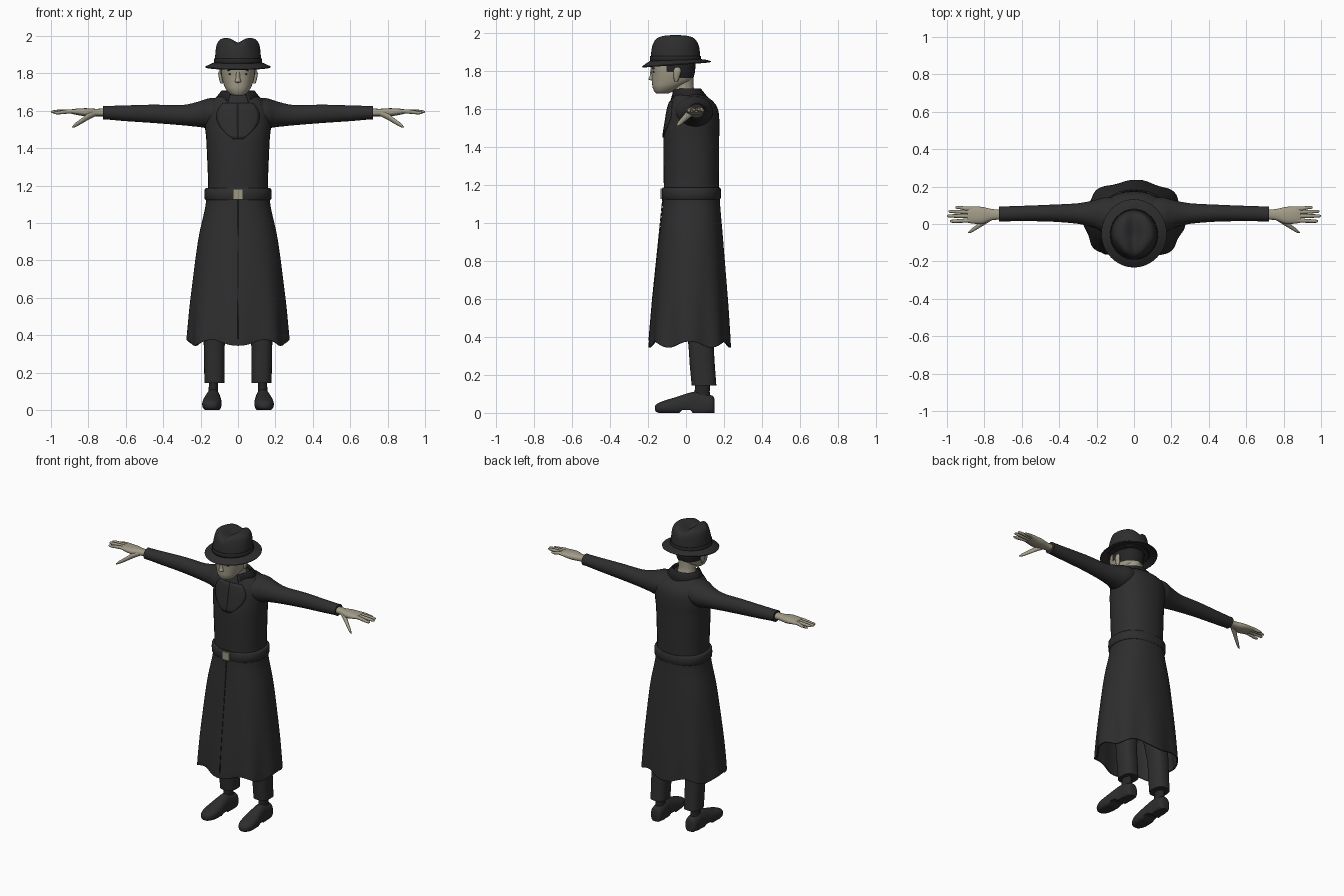
import bpy, bmesh, math
from mathutils import Vector
from mathutils.bvhtree import BVHTree

if "Cube" in bpy.data.objects:
    bpy.data.objects.remove(bpy.data.objects["Cube"])


def material(name, r, g, b):
    m = bpy.data.materials.new(name)
    m.use_nodes = True
    m.diffuse_color = (r, g, b, 1)
    node = m.node_tree.nodes["Principled BSDF"]
    node.inputs["Base Color"].default_value = (r, g, b, 1)
    node.inputs["Roughness"].default_value = 0.8
    return m


CLOTH = material("charcoal cloth", 0.027, 0.027, 0.028)
DARK = material("near black", 0.018, 0.018, 0.019)
SKIN = material("pale skin", 0.36, 0.33, 0.245)
BRASS = material("dull brass", 0.33, 0.31, 0.23)


def finish(name, bm, mat, thick=0):
    bmesh.ops.recalc_face_normals(bm, faces=bm.faces)
    me = bpy.data.meshes.new(name)
    bm.to_mesh(me)
    bm.free()
    me.materials.append(mat)
    for p in me.polygons:
        p.use_smooth = True
    me.set_sharp_from_angle(angle=math.radians(50))
    ob = bpy.data.objects.new(name, me)
    bpy.context.collection.objects.link(ob)
    if thick:
        mod = ob.modifiers.new("thickness", "SOLIDIFY")
        mod.thickness = thick
        mod.offset = 0
    return ob


def spline(keys, steps):
    """Smooth interpolation through the key rings."""
    out = []
    for i in range(len(keys) - 1):
        k = [keys[max(0, min(len(keys) - 1, i + d))] for d in (-1, 0, 1, 2)]
        for s in range(steps):
            t = s / steps
            out.append([b + t / 2 * (c - a + t * (2*a - 5*b + 4*c - d + t * (3*(b - c) + d - a)))
                        for a, b, c, d in zip(*k)])
    return out + [list(keys[-1])]


def loft(name, keys, mat, axis="z", n=32, power=2, steps=4, caps=True, side=1, shape=None, thick=0):
    """Rings of (position, centre a, centre b, radius a, radius b) along an axis."""
    bm = bmesh.new()
    rings = []
    for t, a, b, ra, rb in spline(keys, steps):
        ring = []
        for i in range(n):
            ang = 2 * math.pi * i / n
            c, s = math.cos(ang), math.sin(ang)
            u = a + max(ra, .001) * math.copysign(abs(c) ** (2 / power), c)
            v = b + max(rb, .001) * math.copysign(abs(s) ** (2 / power), s)
            co = Vector({"x": (t, u, v), "y": (u, t, v), "z": (u, v, t)}[axis])
            if shape:
                co = shape(co, ang)
            co.x *= side
            ring.append(bm.verts.new(co))
        rings.append(ring)
    for r, q in zip(rings, rings[1:]):
        for i in range(n):
            j = (i + 1) % n
            bm.faces.new((r[i], r[j], q[j], q[i]))
    if caps:
        bm.faces.new(rings[0])
        bm.faces.new(rings[-1])
    return finish(name, bm, mat, thick)


def box(name, centre, size, mat):
    bm = bmesh.new()
    bmesh.ops.create_cube(bm, size=1)
    for v in bm.verts:
        v.co = Vector(centre) + Vector([a * b for a, b in zip(v.co, size)])
    return finish(name, bm, mat)


# Coat body
torso = loft("coat_body", [
    (1.12, 0, .028, .165, .145), (1.2, 0, .028, .16, .145), (1.3, 0, .028, .163, .147),
    (1.45, 0, .028, .17, .147), (1.53, 0, .034, .178, .142), (1.6, 0, .036, .175, .132),
    (1.645, 0, .028, .15, .11), (1.685, 0, .005, .1, .075)], CLOTH, power=2.3)


# Coat skirt with folds growing towards an uneven hem
def folds(co, ang):
    t = max(0, (1.1 - co.z) / .74)
    k = 1 + .035 * t * t * math.cos(8 * ang + .4)
    drop = .016 * t ** 6 * math.cos(6 * ang)
    return Vector((co.x * k, .025 + (co.y - .025) * k, co.z + drop))


loft("coat_skirt", [
    (1.15, 0, .028, .165, .145), (1.08, 0, .028, .172, .149), (.9, 0, .026, .21, .166),
    (.6, 0, .022, .246, .192), (.42, 0, .02, .26, .204), (.36, 0, .02, .263, .206)],
    CLOTH, n=96, power=2.3, steps=6, caps=False, shape=folds, thick=.008)

# Front seam of the skirt, following its slope
bm = bmesh.new()
edge = [[bm.verts.new((x, y, z)) for x in (-.002, .002)]
        for z, y in ((1.13, -.123), (.9, -.146), (.6, -.177), (.38, -.196))]
for a, b in zip(edge, edge[1:]):
    bm.faces.new((a[0], a[1], b[1], b[0]))
finish("skirt_seam", bm, DARK, .004)

# Belt and buckle
loft("belt", [(1.125, 0, .028, .168, .148), (1.13, 0, .028, .178, .155),
              (1.18, 0, .028, .178, .155), (1.187, 0, .028, .166, .146)],
     CLOTH, n=48, power=2.3, steps=2)
box("belt_buckle", (0, -.128, 1.154), (.056, .014, .054), BRASS)

# Lapels laid on the chest
tree = BVHTree.FromObject(torso, bpy.context.evaluated_depsgraph_get())
for side, word in ((1, "left"), (-1, "right")):
    bm = bmesh.new()
    rows = []
    for i in range(11):
        t = i / 10
        z = 1.45 + .19 * t
        w = .115 * math.sin(.2 + 2.2 * t) ** .9
        row = []
        for j in range(7):
            x = side * w * j / 6
            hit = tree.ray_cast(Vector((x, -1, z)), Vector((0, 1, 0)))[0]
            row.append(bm.verts.new((x, (hit.y if hit else -.08) - .002, z)))
        rows.append(row)
    for r, q in zip(rows, rows[1:]):
        for j in range(6):
            bm.faces.new((r[j], r[j + 1], q[j + 1], q[j]))
    finish(word + "_lapel", bm, CLOTH, .007)

# Turned-down collar, open at the throat
bm = bmesh.new()
prev = None
for i in range(33):
    ang = math.radians(-62 + 304 * i / 32)
    c, s = math.cos(ang), math.sin(ang)
    tip = max(0, -s) ** 3 * .05
    row = [bm.verts.new((r * c, y + d * s, z)) for r, d, y, z in (
        (.08, .072, -.002, 1.685), (.088, .078, 0, 1.705 - tip * .3), (.122, .1, .012, 1.66 - tip))]
    if prev:
        for k in (0, 1):
            bm.faces.new((prev[k], row[k], row[k + 1], prev[k + 1]))
    prev = row
finish("collar", bm, DARK, .008)

# Neck and head
loft("neck", [(1.64, 0, .01, .066, .062), (1.7, 0, -.012, .056, .055),
              (1.77, 0, -.025, .058, .065)], SKIN)
head = loft("head", [
    (1.682, 0, -.125, .022, .03), (1.69, 0, -.12, .042, .045), (1.715, 0, -.1, .064, .076),
    (1.745, 0, -.076, .078, .103), (1.785, 0, -.068, .088, .113), (1.83, 0, -.068, .092, .118),
    (1.89, 0, -.06, .09, .115)], SKIN, n=48, power=2.2)
head.data.materials.append(DARK)
for p in head.data.polygons:
    y, z = p.center.y, p.center.z
    if (y > -.035 and z > 1.765) or (y > -.095 and z > 1.795):
        p.material_index = 1

# Facial features
loft("nose", [(1.75, 0, -.17, .012, .01), (1.757, 0, -.177, .017, .02),
              (1.775, 0, -.177, .012, .014), (1.815, 0, -.178, .01, .008)], SKIN, n=12)
loft("mouth", [(1.718, 0, -.166, .02, .006), (1.724, 0, -.167, .026, .009),
               (1.73, 0, -.168, .02, .006)], SKIN, n=16)
for side, word in ((1, "left"), (-1, "right")):
    box(word + "_eye", (side * .036, -.17, 1.797), (.026, .009, .009), DARK)
    box(word + "_eyebrow", (side * .038, -.171, 1.816), (.038, .009, .007), DARK)
    loft(word + "_ear", [(1.745, .086, -.052, .007, .008), (1.765, .09, -.05, .01, .015),
                         (1.8, .095, -.046, .011, .02), (1.82, .093, -.046, .005, .012)],
         SKIN, n=12, side=side)


# Hat: creased crown over a brim that dips at the front
def crease(co, ang):
    lift = max(0, min(1, (co.z - 1.9) / .08))
    co.z -= .025 * lift * math.exp(-(co.x / .035) ** 2)
    if co.y < -.08:
        co.x *= 1 - .18 * lift * min(1, (-.08 - co.y) / .06)
    return co


loft("hat_crown", [
    (1.845, 0, -.055, .125, .132), (1.88, 0, -.055, .123, .13), (1.94, 0, -.055, .117, .124),
    (1.972, 0, -.055, .105, .114), (1.986, 0, -.055, .085, .095), (1.991, 0, -.055, .055, .06),
    (1.985, 0, -.055, .004, .004)], CLOTH, n=48, shape=crease)
loft("hat_band", [(1.85, 0, -.055, .127, .134), (1.88, 0, -.055, .125, .132)],
     DARK, n=48, steps=2, caps=False, thick=.004)


def dip(co, ang):
    r = max(0, math.hypot(co.x, co.y + .05) - .11) / .07
    co.z += .014 * math.sin(ang) * r
    return co


loft("hat_brim", [(1.86, 0, -.055, .115, .122), (1.85, 0, -.052, .14, .152),
                  (1.838, 0, -.05, .165, .176), (1.835, 0, -.05, .174, .18)],
     CLOTH, n=48, caps=False, shape=dip, thick=.006)


# Shoe soles stay flat on the floor
def flatten(co, ang):
    co.z = max(co.z, .016 if -.03 < co.y < .035 else 0)
    return co


FINGERS = {"index": (.018, .985, .015, 1.59), "middle": (.042, 1.0, .043, 1.595),
           "ring": (.064, .992, .067, 1.597), "little": (.082, .955, .088, 1.592)}

for side, word in ((1, "left"), (-1, "right")):
    # Sleeve and cuff
    loft(word + "_sleeve", [
        (.06, .035, 1.6, .1, .07), (.15, .045, 1.588, .098, .08), (.21, .053, 1.582, .075, .068),
        (.3, .056, 1.577, .055, .054), (.45, .058, 1.584, .045, .049),
        (.6, .056, 1.587, .041, .042), (.705, .054, 1.59, .04, .036),
        (.722, .054, 1.59, .041, .037)], CLOTH, axis="x", side=side)
    # Hand
    loft(word + "_palm", [
        (.7, .05, 1.592, .026, .021), (.76, .05, 1.591, .03, .02), (.81, .046, 1.592, .045, .022),
        (.86, .048, 1.595, .046, .017), (.89, .05, 1.596, .043, .012)],
        SKIN, axis="x", n=24, power=2.4, side=side)
    for f, (y0, x1, y1, z1) in FINGERS.items():
        loft(word + "_" + f + "_finger", [
            (.85, y0, 1.596, .011, .011), (.9, y0, 1.597, .011, .011),
            (x1 - .025, y1, z1, .009, .009), (x1 - .006, y1, z1, .007, .006),
            (x1, y1, z1, .002, .002)], SKIN, axis="x", n=12, side=side)
    loft(word + "_thumb", [
        (.76, .035, 1.588, .014, .016), (.8, .012, 1.57, .017, .018), (.84, -.016, 1.543, .013, .014),
        (.87, -.036, 1.524, .01, .011), (.887, -.046, 1.513, .003, .003)],
        SKIN, axis="x", n=16, side=side)
    # Trouser leg, ankle and shoe
    loft(word + "_trouser_leg", [
        (.145, .126, .095, .054, .065), (.25, .126, .086, .055, .066), (.4, .125, .076, .058, .068),
        (.7, .1, .05, .075, .085), (1.0, .085, .03, .08, .09)], CLOTH, power=2.5, side=side)
    loft(word + "_ankle", [(.05, .132, .085, .036, .05), (.11, .132, .085, .025, .04),
                           (.18, .13, .09, .027, .04)], DARK, n=20, side=side)
    loft(word + "_shoe", [
        (-.163, .142, .025, .012, .012), (-.15, .142, .026, .033, .024), (-.11, .141, .03, .05, .036),
        (-.05, .138, .036, .051, .048), (.01, .135, .04, .044, .064), (.06, .133, .042, .04, .07),
        (.12, .131, .04, .041, .056), (.143, .13, .038, .034, .05), (.15, .13, .036, .02, .035)],
        CLOTH, axis="y", n=28, power=2.3, side=side, shape=flatten)
